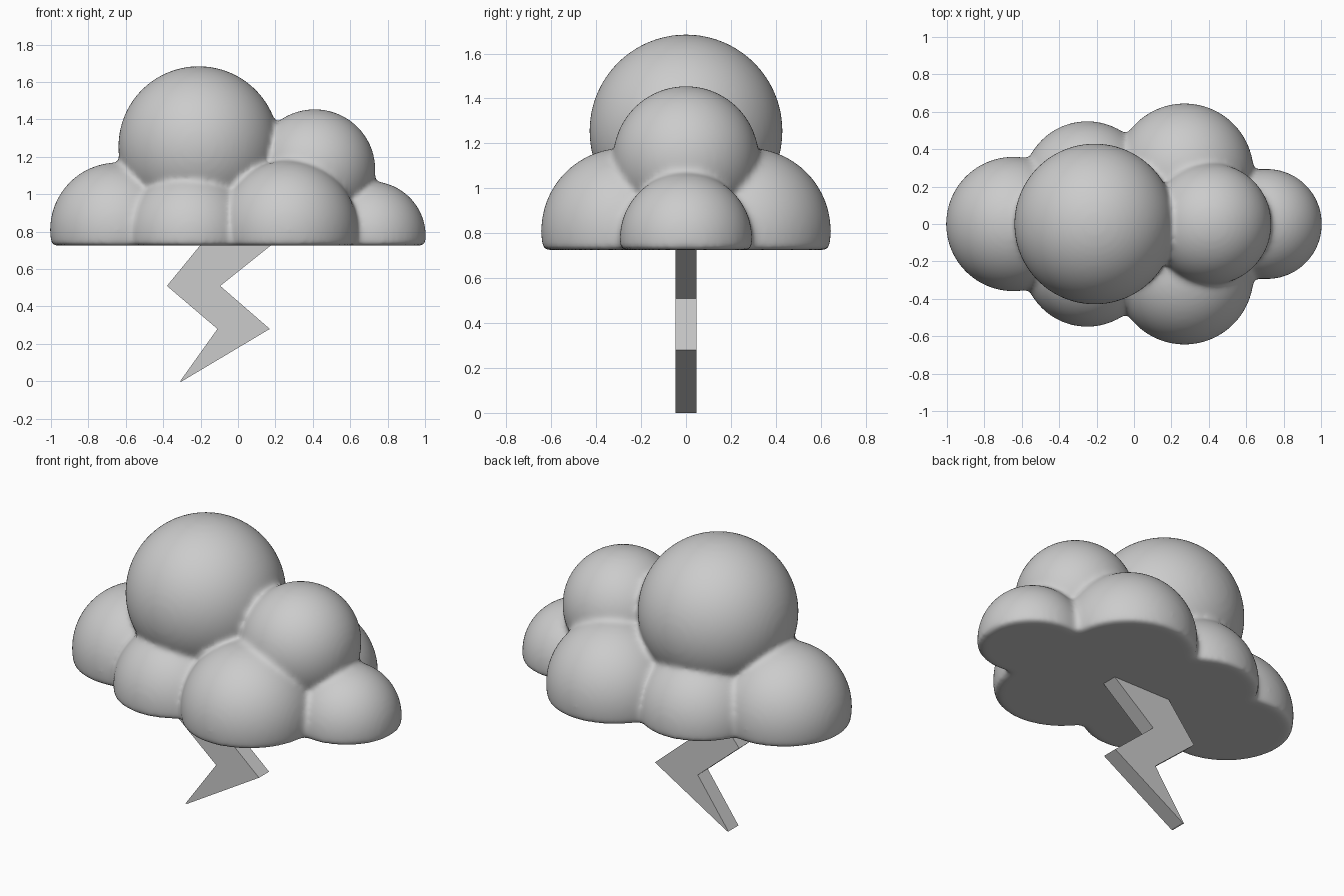
import bpy, bmesh
from mathutils import Matrix

cube = bpy.data.objects.get("Cube")
if cube:
    bpy.data.objects.remove(cube, do_unlink=True)


def make_material(name, color):
    mat = bpy.data.materials.new(name)
    mat.use_nodes = True
    mat.diffuse_color = color
    mat.node_tree.nodes["Principled BSDF"].inputs["Base Color"].default_value = color
    return mat


def make_object(name, bm, mat):
    mesh = bpy.data.meshes.new(name)
    bm.to_mesh(mesh)
    bm.free()
    mesh.materials.append(mat)
    obj = bpy.data.objects.new(name, mesh)
    bpy.context.collection.objects.link(obj)
    return obj


grey = make_material("light grey", (0.6, 0.6, 0.6, 1))
BASE = 0.725

# Cloud puffs: x, y, z, radius; those off the centre line are mirrored
puffs = [
    (-0.21, 0, 1.255, 0.43),
    (0.41, 0, 1.13, 0.325),
    (-0.645, 0, 0.81, 0.36),
    (0.71, 0, 0.775, 0.295),
    (0.27, 0.275, 0.81, 0.37),
    (-0.25, 0.205, 0.78, 0.345),
    (0.05, 0, 0.85, 0.38),
]

bm = bmesh.new()
for x, y, z, r in puffs:
    for side in ((1, -1) if y else (1,)):
        puff = bmesh.new()
        bmesh.ops.create_icosphere(puff, subdivisions=5, radius=r,
                                   matrix=Matrix.Translation((x, y * side, z)))
        # Flat underside
        cut = bmesh.ops.bisect_plane(puff, geom=puff.verts[:] + puff.edges[:] + puff.faces[:],
                                     plane_co=(0, 0, BASE), plane_no=(0, 0, 1),
                                     clear_inner=True)
        rim = [e for e in cut["geom_cut"] if isinstance(e, bmesh.types.BMEdge)]
        if rim:
            bmesh.ops.holes_fill(puff, edges=rim, sides=0)
        part = bpy.data.meshes.new("puff")
        puff.to_mesh(part)
        puff.free()
        bm.from_mesh(part)
        bpy.data.meshes.remove(part)

cloud = make_object("cloud", bm, grey)

# Fuse the puffs and soften the creases
remesh = cloud.modifiers.new("fuse", 'REMESH')
remesh.mode = 'VOXEL'
remesh.voxel_size = 0.015
remesh.use_smooth_shade = True
soften = cloud.modifiers.new("soften", 'SMOOTH')
soften.factor = 0.5
soften.iterations = 12

# Lightning bolt: zigzag outline extruded in depth
outline = [(-0.31, 0), (-0.30, 0), (0.17, 0.28), (-0.095, 0.51), (0.23, 0.77),
           (-0.167, 0.77), (-0.38, 0.51), (-0.11, 0.28)]
HALF = 0.047
bm = bmesh.new()
face = bm.faces.new([bm.verts.new((x, -HALF, z)) for x, z in outline])
moved = bmesh.ops.extrude_face_region(bm, geom=[face])["geom"]
bmesh.ops.translate(bm, vec=(0, HALF * 2, 0),
                    verts=[v for v in moved if isinstance(v, bmesh.types.BMVert)])
bmesh.ops.recalc_face_normals(bm, faces=bm.faces[:])
make_object("lightning_bolt", bm, grey)
